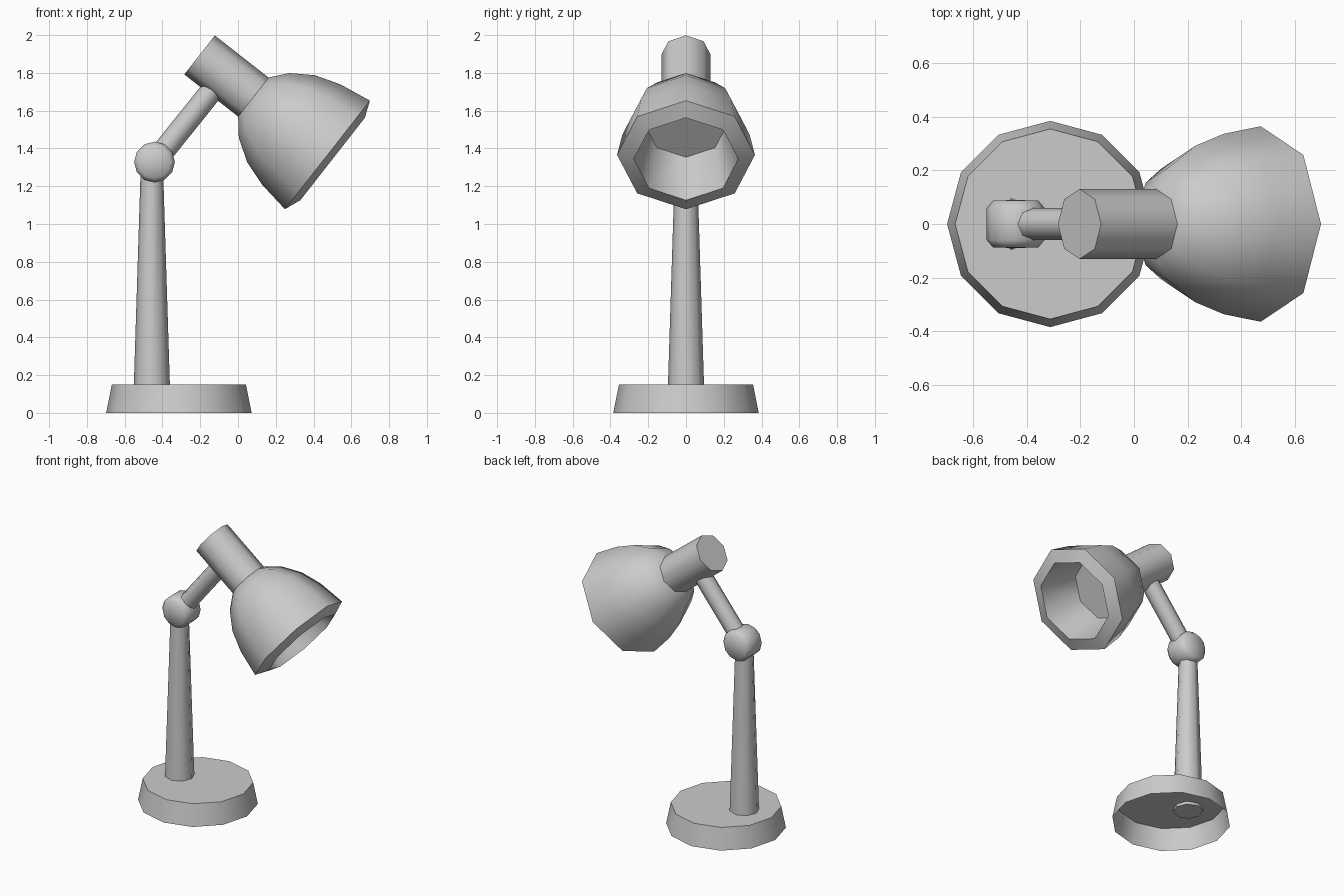
import bpy, bmesh, math
from mathutils import Vector

if "Cube" in bpy.data.objects:
    bpy.data.objects.remove(bpy.data.objects["Cube"])


def lathe(name, profile, origin, axis, sides=8):
    """Revolve (radius, distance) points about an axis lying in any direction.
    A radius of 0 closes the surface with a cap point."""
    axis = Vector(axis).normalized()
    origin = Vector(origin)
    side = Vector((1, 0, 0)) if abs(axis.y) > 0.9 else Vector((0, 1, 0))
    other = axis.cross(side)
    bm = bmesh.new()
    rings = []
    for r, t in profile:
        centre = origin + axis * t
        if r == 0:
            rings.append([bm.verts.new(centre)])
            continue
        angles = [2 * math.pi * i / sides for i in range(sides)]
        rings.append([bm.verts.new(centre + r * (side * math.cos(a) + other * math.sin(a)))
                      for a in angles])
    for a, b in zip(rings, rings[1:]):
        for i in range(sides):
            j = (i + 1) % sides
            if len(a) == 1:
                bm.faces.new((a[0], b[j], b[i]))
            elif len(b) == 1:
                bm.faces.new((a[i], a[j], b[0]))
            else:
                bm.faces.new((a[i], a[j], b[j], b[i]))
    bmesh.ops.recalc_face_normals(bm, faces=bm.faces)
    mesh = bpy.data.meshes.new(name)
    bm.to_mesh(mesh)
    bm.free()
    obj = bpy.data.objects.new(name, mesh)
    bpy.context.collection.objects.link(obj)
    bpy.ops.object.select_all(action='DESELECT')
    obj.select_set(True)
    bpy.context.view_layer.objects.active = obj
    bpy.ops.object.shade_smooth_by_angle(angle=math.radians(50))
    return obj


UP = (0, 0, 1)
ARM_DIR = (0.626, 0, 0.78)
HEAD_DIR = (0.787, 0, -0.616)
JOINT = (-0.442, 0, 1.328)

# Hollow base, open underneath
lathe("base", [(0.385, 0), (0.355, 0.15), (0, 0.15)], (-0.313, 0, 0), UP, 12)

# Tapered pole, poking slightly through the base
lathe("pole", [(0, 0.13), (0.096, 0.13), (0.06, 1.27), (0, 1.27)], (-0.456, 0, 0), UP)

# Rounded elbow joint turning about the y axis
lathe("elbow_joint", [(0, -0.09), (0.085, -0.087), (0.108, -0.06),
                      (0.108, 0.06), (0.085, 0.087), (0, 0.09)], JOINT, (0, 1, 0), 12)

# Upper arm from the joint into the lamp neck
lathe("upper_arm", [(0, 0), (0.06, 0), (0.06, 0.49), (0, 0.49)], JOINT, ARM_DIR)

# Lamp neck
lathe("lamp_neck", [(0, 0), (0.131, 0), (0.131, 0.362), (0, 0.362)],
      (-0.2035, 0, 1.895), HEAD_DIR)

# Shade: domed outside, protruding lip, recessed inside with flat floor
lathe("lamp_shade", [(0, 0), (0.132, 0), (0.218, 0.072), (0.292, 0.186), (0.337, 0.322),
                     (0.365, 0.497), (0.277, 0.532), (0.217, 0.239), (0, 0.239)],
      (0.082, 0, 1.672), HEAD_DIR)
